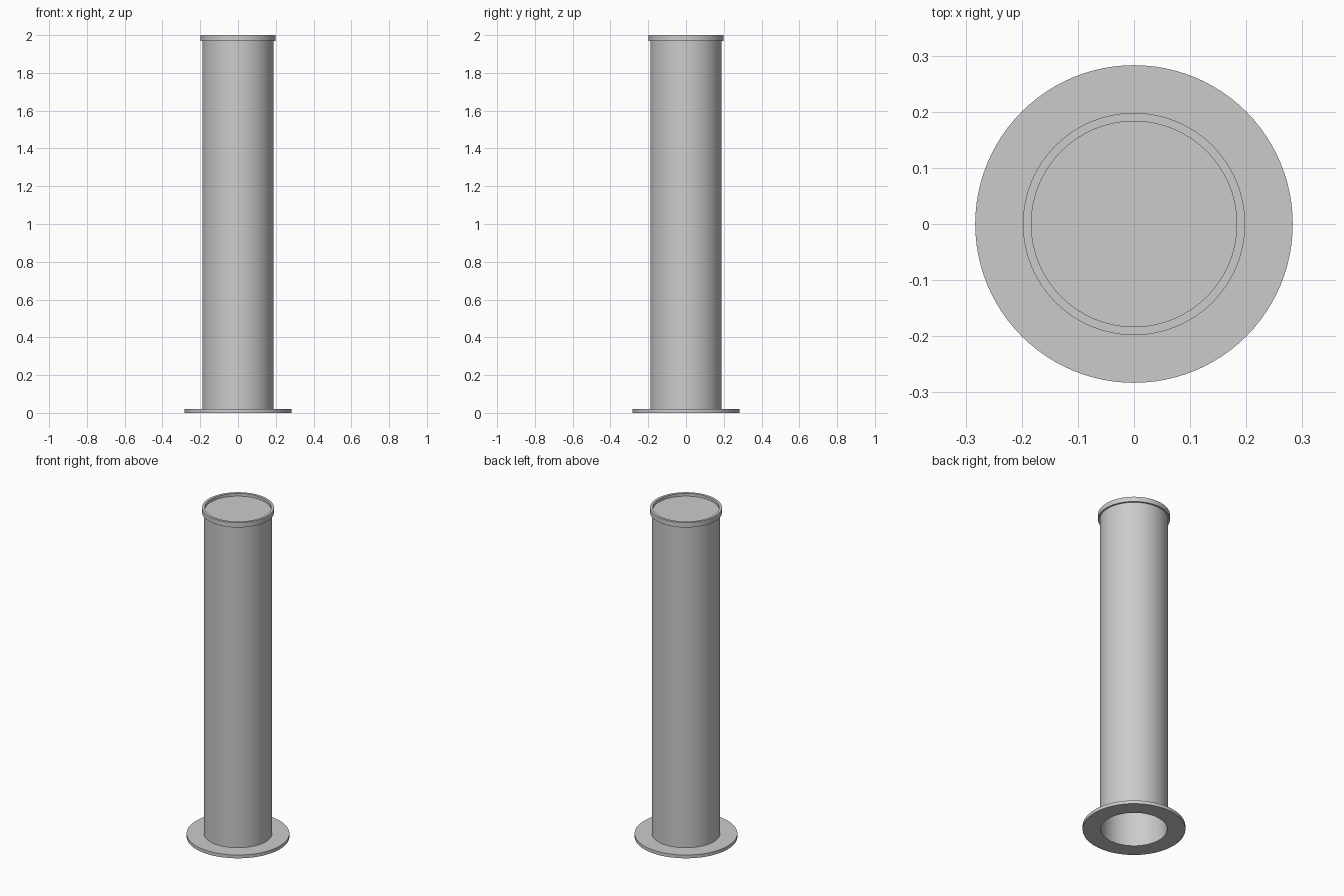
import bpy, bmesh
from math import radians, tau

SEGMENTS = 96

cube = bpy.data.objects.get("Cube")
if cube:
    bpy.data.objects.remove(cube, do_unlink=True)

# Single plain grey finish
grey = bpy.data.materials.new("plain grey")
grey.use_nodes = True
colour = (0.6, 0.6, 0.6, 1)
grey.diffuse_color = colour
grey.node_tree.nodes["Principled BSDF"].inputs["Base Color"].default_value = colour


def lathe(name, profile, closed=True):
    """Spin an (r, z) profile around the z axis."""
    bm = bmesh.new()
    verts = [bm.verts.new((r, 0, z)) for r, z in profile]
    pairs = list(zip(verts, verts[1:]))
    if closed:
        pairs.append((verts[-1], verts[0]))
    edges = [bm.edges.new(p) for p in pairs]
    bmesh.ops.spin(bm, geom=verts + edges, cent=(0, 0, 0), axis=(0, 0, 1),
                   angle=tau, steps=SEGMENTS)
    bmesh.ops.remove_doubles(bm, verts=bm.verts, dist=0.00005)
    bmesh.ops.recalc_face_normals(bm, faces=bm.faces)
    mesh = bpy.data.meshes.new(name)
    bm.to_mesh(mesh)
    bm.free()
    mesh.materials.append(grey)
    obj = bpy.data.objects.new(name, mesh)
    bpy.context.collection.objects.link(obj)
    bpy.ops.object.select_all(action="DESELECT")
    obj.select_set(True)
    bpy.context.view_layer.objects.active = obj
    bpy.ops.object.shade_smooth_by_angle(angle=radians(30))
    return obj


def ring(name, inner, outer, bottom, top):
    return lathe(name, [(inner, bottom), (outer, bottom), (outer, top), (inner, top)])


# Flat foot flange, open in the middle
ring("base_flange", 0.182, 0.283, 0, 0.02)

# Hollow column
ring("column_tube", 0.182, 0.188, 0.01, 1.975)

# Raised collar around the top, with the recessed lid inside it
ring("top_collar", 0.183, 0.198, 1.97, 2)
lathe("top_lid", [(0, 1.97), (0.185, 1.97), (0.185, 1.983), (0, 1.983)], closed=False)
